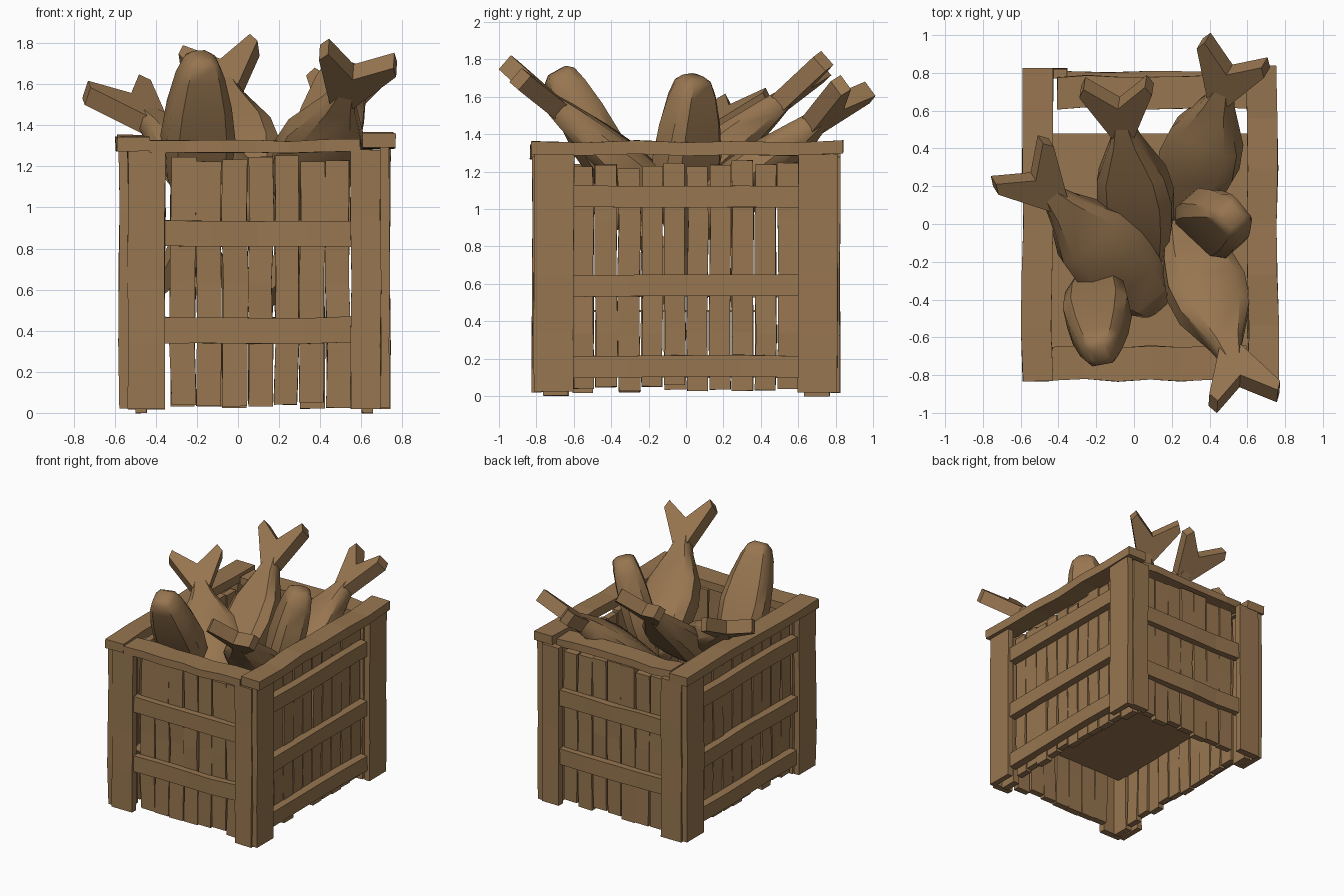
import bpy, bmesh, random
from mathutils import Vector, Matrix

if "Cube" in bpy.data.objects:
    bpy.data.objects.remove(bpy.data.objects["Cube"])

random.seed(4)
wood = bpy.data.materials.new("wood_brown")
wood.diffuse_color = (0.31, 0.18, 0.08, 1)
wood.use_nodes = True
wood.node_tree.nodes["Principled BSDF"].inputs["Base Color"].default_value = wood.diffuse_color


def finish(name, bm):
    bmesh.ops.recalc_face_normals(bm, faces=bm.faces)
    me = bpy.data.meshes.new(name)
    bm.to_mesh(me)
    bm.free()
    me.materials.append(wood)
    ob = bpy.data.objects.new(name, me)
    bpy.context.collection.objects.link(ob)
    return ob


def board(name, lo, hi, jitter=0.006, cuts=3):
    """Rough-sawn board: box sliced along its longest side, slices nudged."""
    lo, hi = Vector(lo), Vector(hi)
    size = hi - lo
    axis = max(range(3), key=lambda i: size[i])
    bm = bmesh.new()
    bmesh.ops.create_cube(bm, size=1, matrix=Matrix.Translation((lo + hi) / 2) @ Matrix.Diagonal((*size, 1)))
    normal = Vector((0, 0, 0))
    normal[axis] = 1
    for k in range(1, cuts + 1):
        bmesh.ops.bisect_plane(bm, geom=bm.verts[:] + bm.edges[:] + bm.faces[:],
                               plane_co=lo + size * k / (cuts + 1), plane_no=normal)
    shifts = {}
    for v in bm.verts:
        key = round(v.co[axis], 3)
        if key not in shifts:
            shifts[key] = Vector([random.uniform(-jitter, jitter) for _ in range(3)])
        v.co += shifts[key] + Vector([random.uniform(-jitter, jitter) * 0.3 for _ in range(3)])
    return finish(name, bm)


X0, X1, Y = -0.58, 0.74, 0.82      # outer faces of the crate

# L-shaped corner posts, each two boards, with an inner foot plank
for sx, x, tx, wide in (("left", X0, 1, 0.225), ("right", X1, -1, 0.19)):
    for sy, y, ty in (("front", -Y, 1), ("back", Y, -1)):
        def corner(name, xa, xb, ya, yb, za, zb):
            xs = sorted((x + tx * xa, x + tx * xb))
            ys = sorted((y + ty * ya, y + ty * yb))
            board(f"{sy}_{sx}_{name}", (xs[0], ys[0], za), (xs[1], ys[1], zb), 0.004)
        corner("post_face", 0.045, wide, -0.003, 0.05, 0.02, 1.28)
        corner("post_side", 0, 0.045, 0.008, 0.22, 0.02, 1.29)
        corner("post_foot", 0.08, 0.135, 0.055, 0.19, 0.0, 1.26)

# Upright planks and cross rails, front and back
for side, s in (("front", -1), ("back", 1)):
    ya, yb = sorted((s * 0.705, s * 0.755))
    n, xa, xb = 7, -0.33, 0.55
    step = (xb - xa) / n
    for i in range(n):
        g = random.uniform(0.002, 0.007)
        board(f"{side}_plank_{i + 1}", (xa + i * step + g, ya, random.uniform(0.02, 0.055)),
              (xa + (i + 1) * step - g, yb, random.uniform(1.22, 1.26)), 0.006)
    ya, yb = sorted((s * 0.75, s * 0.805))
    for z in (0.34, 0.81):
        board(f"{side}_rail", (-0.37, ya, z), (0.56, yb, z + 0.125), 0.005)

# Upright planks and cross rails, left and right
for side, x, s in (("left", X0, 1), ("right", X1, -1)):
    xa, xb = sorted((x + s * 0.085, x + s * 0.135))
    n, ya, yb = 10, -0.61, 0.61
    step = (yb - ya) / n
    for i in range(n):
        g = random.uniform(0.002, 0.007)
        board(f"{side}_plank_{i + 1}", (xa, ya + i * step + g, random.uniform(0.02, 0.055)),
              (xb, ya + (i + 1) * step - g, random.uniform(1.22, 1.26)), 0.006)
    xa, xb = sorted((x + s * 0.02, x + s * 0.085))
    for z in (0.1, 0.53, 1.01):
        board(f"{side}_rail", (xa, -0.61, z), (xb, 0.61, z + 0.115), 0.005)

# Top rim and inner shelf
board("left_rim", (-0.59, -0.83, 1.28), (-0.43, 0.83, 1.35), 0.008, 5)
board("right_rim", (0.60, -0.82, 1.29), (0.76, 0.84, 1.36), 0.008, 5)
board("front_rim", (-0.43, -0.83, 1.27), (0.60, -0.65, 1.33), 0.008, 5)
board("back_rim", (-0.41, 0.61, 1.27), (0.60, 0.78, 1.33), 0.008, 5)
board("inner_shelf", (-0.45, -0.71, 0.45), (0.61, 0.48, 0.46), 0, 0)

# Fish: (distance from tail tips, half width, half thickness)
STATIONS = [(0.30, 0.05, 0.05), (0.42, 0.085, 0.07), (0.66, 0.19, 0.10), (0.84, 0.21, 0.115),
            (1.03, 0.18, 0.11), (1.19, 0.135, 0.095), (1.27, 0.095, 0.08), (1.30, 0.05, 0.05)]
RING = [(1, .55), (.7, 1), (-.7, 1), (-1, .55), (-1, -.55), (-.7, -1), (.7, -1), (1, -.55)]
TAIL = [(0.36, 0.06), (0.06, 0.195), (0.0, 0.165), (0.15, 0.0), (0.0, -0.165), (0.06, -0.195), (0.36, -0.06)]


def fish(name, tail, nose, across, plump=1.0):
    tail, nose = Vector(tail), Vector(nose)
    u = (nose - tail).normalized()
    k = (nose - tail).length / 1.3
    w = Vector(across)
    w = (w - u * w.dot(u)).normalized()
    t = u.cross(w)
    bm = bmesh.new()
    # lofted body
    rings = [[bm.verts.new(tail + u * d * k + w * a * hw * plump + t * b * ht) for a, b in RING]
             for d, hw, ht in STATIONS]
    for r0, r1 in zip(rings, rings[1:]):
        for i in range(8):
            j = (i + 1) % 8
            bm.faces.new((r0[i], r0[j], r1[j], r1[i]))
    bm.faces.new(rings[0])
    bm.faces.new(rings[-1])
    # forked tail slab
    top, low = [[bm.verts.new(tail + u * d * k + w * a + t * h) for d, a in TAIL] for h in (0.05, -0.05)]
    for loop in (top, low):
        bm.faces.new((loop[0], loop[1], loop[2], loop[3]))
        bm.faces.new((loop[3], loop[4], loop[5], loop[6]))
        bm.faces.new((loop[0], loop[3], loop[6]))
    for i in range(7):
        j = (i + 1) % 7
        bm.faces.new((top[i], top[j], low[j], low[i]))
    ob = finish(name, bm)
    bpy.ops.object.select_all(action='DESELECT')
    ob.select_set(True)
    bpy.context.view_layer.objects.active = ob
    bpy.ops.object.shade_smooth_by_angle(angle=0.7)


fish("fish_left_tail_up", (-0.62, 0.34, 1.59), (0.13, -0.43, 0.94), (0.26, 0.24, 0.04), 1.05)
fish("fish_middle_tail_up", (-0.10, 0.75, 1.78), (0.07, -0.20, 0.97), (0.36, 0.0, 0.05), 0.95)
fish("fish_back_tail_up", (0.54, 0.92, 1.66), (0.24, 0.02, 0.88), (0.32, -0.12, 0.05))
fish("fish_front_tail_up", (0.60, -0.94, 1.75), (0.26, 0.0, 0.96), (0.33, 0.07, -0.08))
fish("fish_front_head_up", (-0.22, -0.06, 0.60), (-0.18, -0.69, 1.74), (0.9, 0.2, 0), 0.83)
fish("fish_right_head_up", (0.20, -0.06, 0.48), (0.53, 0.04, 1.71), (-0.7, 0.8, 0), 0.9)
